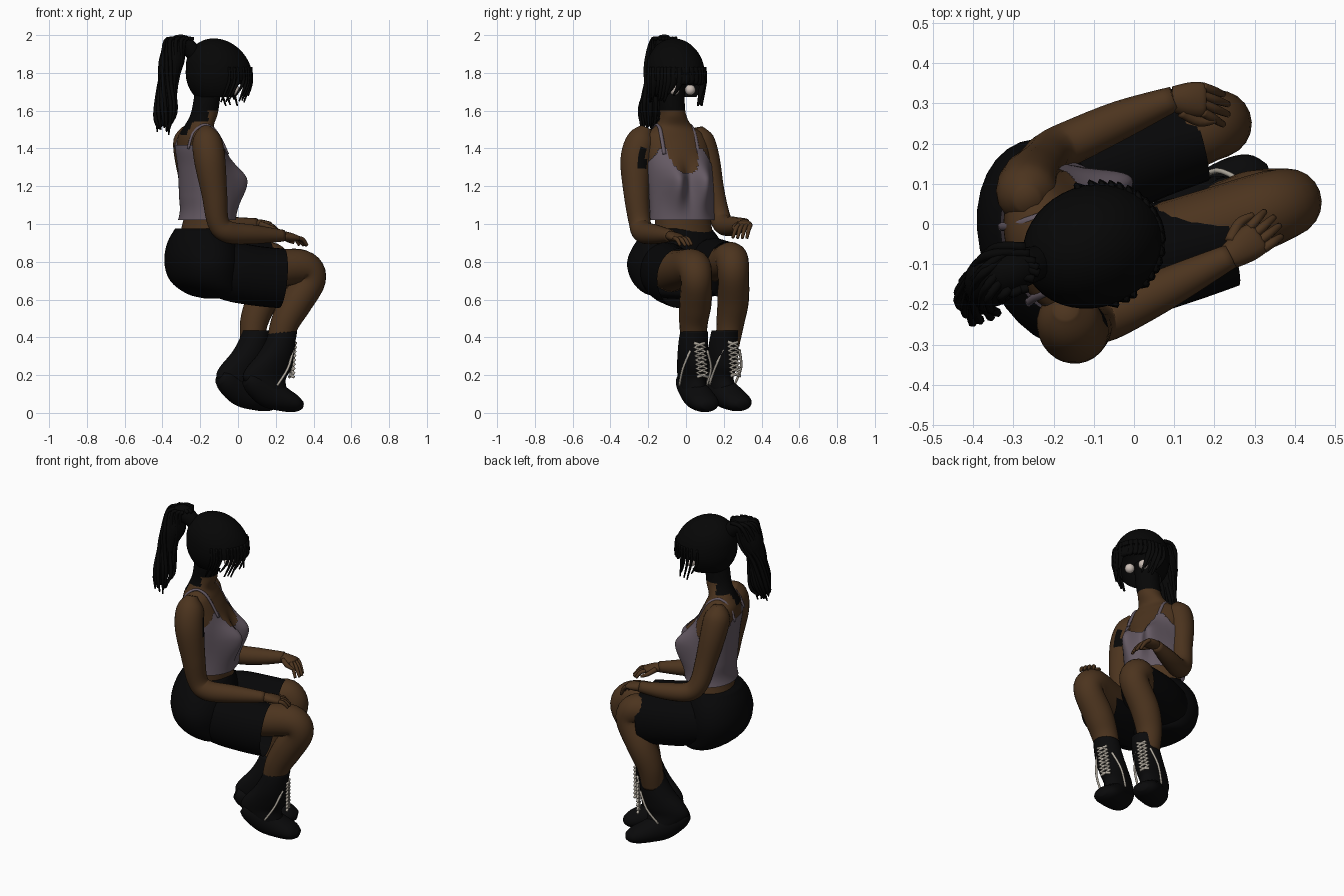
import bpy, bmesh, math, random
from mathutils import Vector

if "Cube" in bpy.data.objects:
    bpy.data.objects.remove(bpy.data.objects["Cube"])

random.seed(4)
YAW = math.radians(20)                                # the sitter faces +x, turned a little to +y
F = Vector((math.cos(YAW), math.sin(YAW), 0))         # forward
L = Vector((-math.sin(YAW), math.cos(YAW), 0))        # sitter's left
Z = Vector((0, 0, 1))


def material(name, r, g, b):
    m = bpy.data.materials.new(name)
    m.diffuse_color = (r, g, b, 1)
    m.use_nodes = True
    m.node_tree.nodes["Principled BSDF"].inputs["Base Color"].default_value = m.diffuse_color
    return m


SKIN = material("brown skin", 0.072, 0.034, 0.013)
HAIR = material("black hair", 0.002, 0.002, 0.002)
SHORTS = material("black cloth", 0.002, 0.002, 0.0023)
BOOT = material("black leather", 0.003, 0.003, 0.0033)
SHIRT = material("mauve cloth", 0.128, 0.1, 0.124)
LACE = material("pale lace", 0.45, 0.41, 0.35)
EYE = material("eye white", 0.6, 0.52, 0.47)


def finish(name, bm, mats):
    bmesh.ops.recalc_face_normals(bm, faces=bm.faces)
    for f in bm.faces:
        f.smooth = True
    me = bpy.data.meshes.new(name)
    bm.to_mesh(me)
    bm.free()
    for m in mats:
        me.materials.append(m)
    ob = bpy.data.objects.new(name, me)
    bpy.context.collection.objects.link(ob)
    return ob


def spline(rows, steps):
    """Catmull-Rom through rows of numbers."""
    rows = [Vector(r) for r in rows]
    p = [rows[0]] + rows + [rows[-1]]
    out = []
    for i in range(1, len(p) - 2):
        for k in range(steps):
            t = k / steps
            a, b, c, d = p[i - 1:i + 3]
            out.append(0.5 * (2 * b + (c - a) * t + (2 * a - 5 * b + 4 * c - d) * t * t
                              + (3 * b - a - 3 * c + d) * t ** 3))
    return out + [rows[-1]]


def loft_bm(rows, n=16, steps=4, flat=False, caps=True):
    """Rows are x, y, z, half width to the side, half depth."""
    pts = spline(rows, steps)
    bm = bmesh.new()
    rings = []
    for i, q in enumerate(pts):
        c = Vector(q[:3])
        t = Z if flat else (Vector(pts[min(i + 1, len(pts) - 1)][:3]) - Vector(pts[max(i - 1, 0)][:3])).normalized()
        s = (L - t * L.dot(t)).normalized()
        d = t.cross(s)
        a, b = max(q[3], 0.002), max(q[4], 0.002)
        rings.append([bm.verts.new(c + s * a * math.cos(2 * math.pi * k / n) + d * b * math.sin(2 * math.pi * k / n))
                      for k in range(n)])
    for r0, r1 in zip(rings, rings[1:]):
        for k in range(n):
            bm.faces.new((r0[k], r0[(k + 1) % n], r1[(k + 1) % n], r1[k]))
    if caps:
        bm.faces.new(rings[0])
        bm.faces.new(rings[-1])
    return bm


def loft(name, rows, mat, **kw):
    return finish(name, loft_bm(rows, **kw), [mat])


def limb(name, rows, mat, **kw):
    return loft(name, [(x, y, z, r, r) for x, y, z, r in rows], mat, **kw)


# Torso and shirt share one set of horizontal sections
TORSO = [(-.18, -.01, .93, .16, .13), (-.165, -.02, 1.05, .15, .115), (-.17, -.025, 1.15, .16, .12),
         (-.18, -.04, 1.3, .175, .125), (-.20, -.05, 1.4, .18, .115), (-.21, -.06, 1.47, .165, .095),
         (-.205, -.065, 1.52, .10, .075), (-.18, -.07, 1.58, .07, .072), (-.165, -.075, 1.66, .068, .07),
         (-.15, -.07, 1.78, .07, .07)]
MID = Vector((-.175, -.03, 0))


def bust(bm, low):
    for v in bm.verts:
        f, l = (v.co - MID).dot(F), (v.co - MID).dot(L)
        if f > 0:
            dz = (v.co.z - 1.23) / (0.085 if v.co.z > 1.23 else low)
            v.co += F * 0.088 * min(1, f / .08) * math.exp(-((abs(l) - .08) / .055) ** 2 - dz * dz)


bm = loft_bm(TORSO, n=48, steps=10, flat=True)
bust(bm, .06)
for f in bm.faces:                                    # dark nape and throat
    c = f.calc_center_median()
    fw, l = (c - MID).dot(F), (c - MID).dot(L)
    edge = 1.6 if fw > -.02 else (1.47 if abs(l + .03) < .045 else 1.54)
    f.material_index = int(c.z > edge)
finish("torso", bm, [SKIN, HAIR])

wide = [(x, y, z, a + .008 + max(0, 1.25 - z) * .09, b + .008 + max(0, 1.25 - z) * .09) for x, y, z, a, b in TORSO]
bm = loft_bm(wide, n=96, steps=18, flat=True, caps=False)
bust(bm, .13)
cut = []
for f in bm.faces:
    c = f.calc_center_median()
    fw, l = (c - MID).dot(F), (c - MID).dot(L) + .02
    top = min(1.4, 1.27 + .13 * (l / .088) ** 4) if fw > 0 else 1.42
    top -= max(0, abs(l) - .12) * 1.5
    if c.z < 1.02 or c.z > top:
        cut.append(f)
bmesh.ops.delete(bm, geom=cut, context='FACES')
finish("tank_top", bm, [SHIRT])

# Shirt straps over the shoulders
for side, tag in ((1, "left"), (-1, "right")):
    path = [(.085, .095, 1.37), (.045, .095, 1.45), (.005, .092, 1.505), (-.05, .09, 1.525), (-.11, .092, 1.48),
            (-.14, .1, 1.4)]
    rows = []
    for f, l, z in path:
        p = MID + F * f + L * (l * side - .025)
        rows.append((p.x, p.y, z, .011, .007))
    loft("strap_" + tag, rows, SHIRT, n=8)

# Arms, with a small dark mark at the front of the right shoulder
arm = limb("right_arm", [(-.17, -.21, 1.51, .03), (-.165, -.235, 1.45, .075), (-.15, -.264, 1.34, .083),
                         (-.125, -.262, 1.16, .068), (-.105, -.245, 1.01, .058), (-.05, -.225, .957, .058),
                         (.08, -.16, .945, .051), (.24, -.08, .938, .031)], SKIN, n=28, steps=6)
arm.data.materials.append(HAIR)
for p in arm.data.polygons:
    if abs(p.center.y + .235) < .022 and 1.3 < p.center.z < 1.4 and p.center.x > -.14:
        p.material_index = 1
limb("left_arm", [(-.265, .06, 1.51, .03), (-.268, .073, 1.45, .073), (-.26, .105, 1.34, .074),
                  (-.235, .14, 1.18, .062), (-.21, .175, 1.05, .056), (-.155, .203, .995, .055),
                  (-.03, .26, .99, .048), (.10, .312, 1.0, .031)], SKIN)


def hand(tag, wrist, knuckle, tip, thumb):
    w, k, e = Vector(wrist), Vector(knuckle), Vector(tip)
    d = (k - w).normalized()
    s = (L - d * L.dot(d)).normalized()
    m = w.lerp(k, .55)
    loft(tag + "_palm", [(*w, .032, .026), (*m, .042, .024), (*k, .042, .017), (*(k + d * .01), .03, .01)], SKIN, n=12)
    for i in range(4):
        a = k + s * (i - 1.5) * .021
        b = e + s * (i - 1.5) * .025 - d * .012 * abs(i - 1.5)
        limb(f"{tag}_finger_{i + 1}", [(*a, .012), (*(a.lerp(b, .5) + Z * .012), .0115), (*b, .008)], SKIN, n=8)
    a = w.lerp(k, .3) + s * thumb * .03
    limb(tag + "_thumb", [(*a, .016), (*(a + d * .045 + s * thumb * .025 - Z * .012), .013),
                          (*(a + d * .085 + s * thumb * .022 - Z * .022), .008)], SKIN, n=8)


hand("right_hand", (.235, -.083, .938), (.305, -.035, .925), (.36, .01, .885), 1)
hand("left_hand", (.095, .31, 1.0), (.17, .31, .995), (.24, .285, .925), -1)

# Legs
limb("right_leg", [(0, -.08, .75, .11), (.2, -.01, .765, .1), (.34, .04, .77, .093), (.382, .055, .705, .083),
                   (.305, .05, .58, .085), (.25, .04, .48, .076), (.215, .04, .36, .065)], SKIN, n=20, steps=6)
limb("left_leg", [(-.05, .15, .78, .085), (.1, .205, .8, .086), (.175, .24, .815, .088), (.208, .25, .745, .083),
                  (.13, .25, .6, .083), (.085, .235, .48, .074), (.075, .22, .36, .062)], SKIN, n=20, steps=6)

# Shorts
loft("shorts_seat", [(-.19, -.03, .975, .17, .14), (-.192, -.04, .9, .235, .175), (-.19, -.05, .8, .27, .19),
                     (-.175, -.045, .7, .25, .175), (-.13, -.02, .63, .2, .13), (-.1, 0, .605, .09, .07)],
     SHORTS, n=32, flat=True)
loft("shorts_right_leg", [(-.2, -.15, .78, .10, .12), (-.05, -.11, .75, .135, .155), (.1, -.07, .725, .132, .158),
                          (.23, -.035, .712, .122, .158)], SHORTS, n=28, caps=False)
loft("shorts_left_leg", [(-.24, .09, .79, .10, .12), (-.08, .14, .775, .125, .15), (.05, .185, .765, .12, .15),
                         (.155, .215, .755, .112, .152)], SHORTS, n=28, caps=False)

# Boots: raised heels, weight on the toes, the left one turned out more
for tag, off, turn in (("right", Vector((0, 0, 0)), .12), ("left", Vector((-.14, .168, .005)), .32)):
    def at(rows):
        return [(x + off.x, y + off.y + turn * (x - .25), z + off.z, *r) for x, y, z, *r in rows]
    loft(tag + "_boot_shaft", at([(.238, .045, .43, .074, .076), (.225, .042, .38, .078, .08), (.2, .043, .31, .08, .098),
                                  (.163, .045, .235, .074, .126), (.14, .045, .18, .066, .118),
                                  (.17, .055, .12, .064, .09), (.2, .065, .08, .05, .05)]), BOOT, n=24, flat=True)
    loft(tag + "_boot_foot", at([(.045, .015, .18, .045, .035), (.08, .025, .16, .06, .062), (.16, .055, .108, .07, .08),
                                 (.245, .085, .068, .079, .062), (.305, .1, .047, .07, .044),
                                 (.338, .106, .04, .035, .022)]), BOOT, n=24)
    for sgn in (1, -1):                               # crossing laces and a hanging end on each side
        rows = []
        for i in range(9):
            u = i / 8
            p = Vector((.295 - .012 * u, .066 + .018 * u, .37 - .18 * u)) + L * .032 * (sgn if i % 2 else -sgn)
            rows.append((*p, .008))
        limb(f"{tag}_lace_{'a' if sgn > 0 else 'b'}", at(rows), LACE, n=6, steps=2)
        a = Vector((.275, .065, .33)) + L * sgn * .05
        b = Vector((.235, .06, .235)) + L * sgn * .083
        c = Vector((.18, .045, .145)) + L * sgn * .08
        limb(f"{tag}_lace_end_{'a' if sgn > 0 else 'b'}", at([(*a, .007), (*b, .007), (*c, .007)]), LACE, n=6)

# Hair shell, open at the face
HEAD = Vector((-.1, -.055, 1.8))
bm = bmesh.new()
bmesh.ops.create_uvsphere(bm, u_segments=40, v_segments=28, radius=1)
cut = []
for f in bm.faces:
    c = f.calc_center_median()
    if c.z < (-.2 if c.x > .2 else -.7):
        cut.append(f)
bmesh.ops.delete(bm, geom=cut, context='FACES')
for v in bm.verts:
    p = v.co.copy()
    drop = -.03 * p.x if p.z > 0 else 0
    v.co = HEAD + F * p.x * .18 + L * p.y * .152 + Z * (p.z * .18 + drop)
finish("hair_cap", bm, [HAIR])

# Fringe swept over the sitter's right eye, and side locks
for i in range(20):
    deg = -88 + 9 * i + random.uniform(-3, 3)
    ang, nxt = math.radians(deg), math.radians(deg - 14)
    out = F * math.cos(ang) * .178 + L * math.sin(ang) * .15
    end = F * math.cos(nxt) * .178 + L * math.sin(nxt) * .15
    low = random.uniform(1.64, 1.69) if deg < -8 else 1.75 if deg < 45 else random.uniform(1.62, 1.68)
    a, b, c = HEAD + out * .95, HEAD + out * .97, HEAD + end * .9
    loft(f"fringe_{i + 1}", [(a.x, a.y, 1.83, .018, .008), (b.x, b.y, 1.75, .018, .008),
                             (c.x, c.y, low, .006, .004)], HAIR, n=8)

# Ponytail with loose strands
TAIL = [(-.22, -.09, 1.89, .04), (-.285, -.11, 1.95, .05), (-.33, -.125, 1.93, .06), (-.355, -.14, 1.85, .066),
        (-.375, -.165, 1.74, .048), (-.385, -.185, 1.62, .042), (-.395, -.2, 1.52, .02)]
limb("ponytail", TAIL, HAIR)
for i in range(14):
    ang = i * 2.4
    rows = []
    for j, (x, y, z, r) in enumerate(TAIL[1:]):
        k = r * (.85 + .3 * random.random()) + (.015 if j > 3 else 0)
        w = ang + j * .5
        rows.append((x + k * math.cos(w) * .9, y + k * math.sin(w), min(z, 1.94) + (.04 if j in (0, 1) else 0)
                     - .05 * random.random() * (j > 3), .011 if j < 5 else .004))
    limb(f"tail_strand_{i + 1}", rows, HAIR, n=6)

# Eyes
for tag, x, y in (("left", -.05, .022), ("right", -.02, -.062)):
    bm = bmesh.new()
    bmesh.ops.create_uvsphere(bm, u_segments=20, v_segments=12, radius=.028)
    bmesh.ops.translate(bm, verts=bm.verts, vec=(x, y, 1.71))
    finish(tag + "_eye", bm, [EYE])
